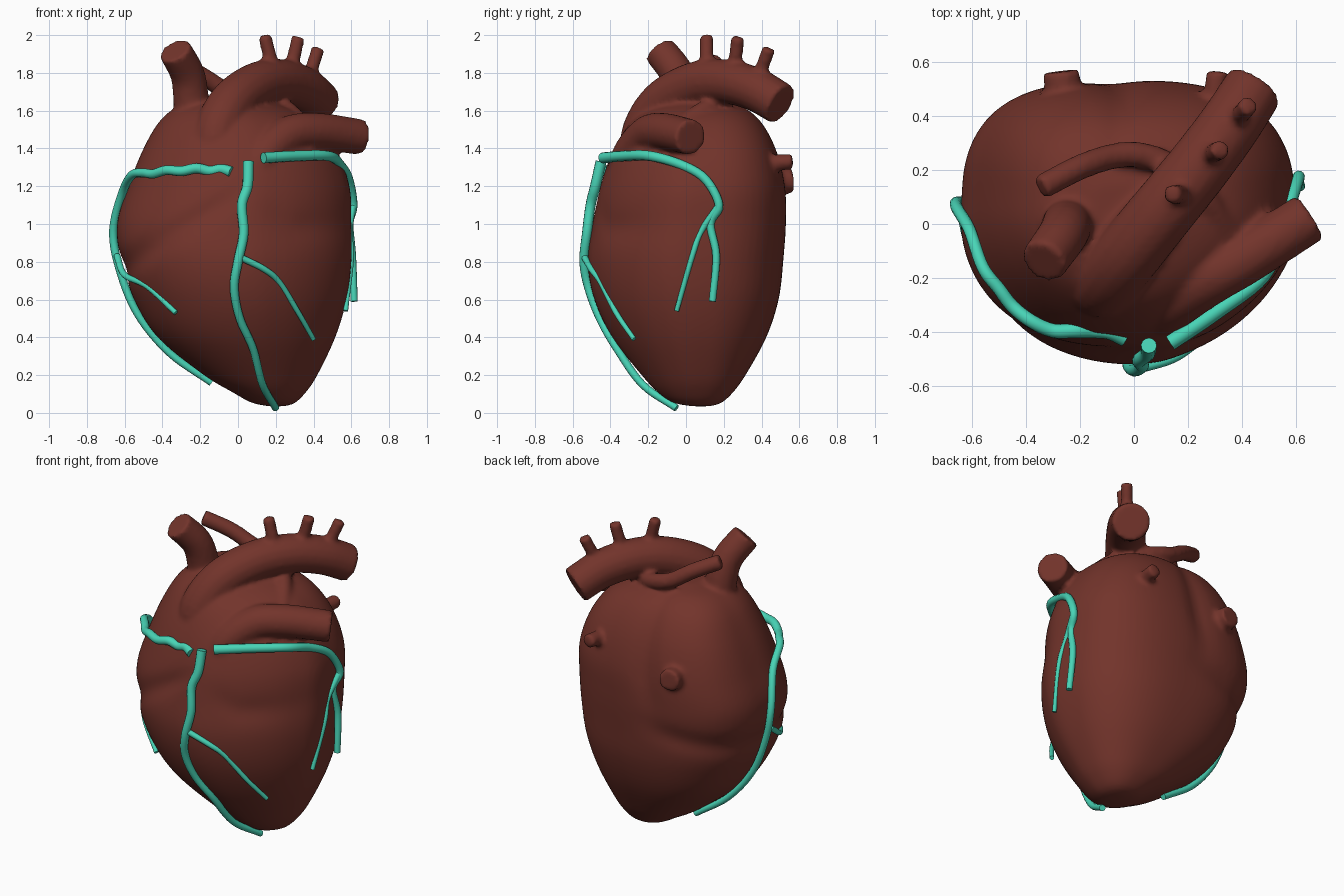
import bpy, bmesh, math
from mathutils import Vector

if "Cube" in bpy.data.objects:
    bpy.data.objects.remove(bpy.data.objects["Cube"])


def material(name, rgb):
    m = bpy.data.materials.new(name)
    m.diffuse_color = (*rgb, 1)
    m.use_nodes = True
    m.node_tree.nodes["Principled BSDF"].inputs["Base Color"].default_value = m.diffuse_color
    return m


MUSCLE = material("dark_red_muscle", (0.17, 0.034, 0.024))
TEAL = material("teal_artery", (0.065, 0.66, 0.47))


def spline(keys, steps):
    """Smooth curve through tuples of any length (Catmull-Rom)."""
    p = [Vector(k) for k in keys]
    p = [2 * p[0] - p[1]] + p + [2 * p[-1] - p[-2]]
    out = []
    for i in range(1, len(p) - 2):
        a, b, c, d = p[i - 1:i + 3]
        for s in range(steps):
            t = s / steps
            out.append(0.5 * (2 * b + (c - a) * t + (2 * a - 5 * b + 4 * c - d) * t * t
                              + (3 * b - a - 3 * c + d) * t ** 3))
    return out + [p[-2]]


def tube(name, points, r0, r1, mat, sides=4):
    """Round capped tube along points, radius going from r0 to r1."""
    path = spline(points, 6)
    cu = bpy.data.curves.new(name, 'CURVE')
    cu.dimensions = '3D'
    cu.bevel_depth = 1
    cu.bevel_resolution = sides
    cu.use_fill_caps = True
    s = cu.splines.new('POLY')
    s.points.add(len(path) - 1)
    for i, (pt, co) in enumerate(zip(s.points, path)):
        pt.co = (*co, 1)
        pt.radius = r0 + (r1 - r0) * i / (len(path) - 1)
    ob = bpy.data.objects.new(name, cu)
    bpy.context.collection.objects.link(ob)
    select([ob])
    bpy.ops.object.convert(target='MESH')
    ob = bpy.context.object
    ob.data.materials.clear()
    ob.data.materials.append(mat)
    bpy.ops.object.shade_smooth_by_angle(angle=math.radians(50))
    return ob


def select(obs):
    bpy.ops.object.select_all(action='DESELECT')
    for o in obs:
        o.select_set(True)
    bpy.context.view_layer.objects.active = obs[0]


def bump(d, w):
    return math.exp(-(d / w) ** 2)


def clamp(v):
    return max(0, min(1, v))


# Heart body: lofted sections (z, x min, x max, y min, y max)
SECTIONS = [(.035, .16, .25, .03, .13), (.055, .07, .305, -.07, .19), (.11, -.03, .36, -.15, .25),
            (.2, -.18, .42, -.235, .315), (.4, -.425, .515, -.39, .425), (.6, -.55, .575, -.485, .49),
            (.8, -.62, .60, -.52, .515), (1.0, -.64, .60, -.495, .53), (1.2, -.58, .59, -.455, .525),
            (1.4, -.50, .515, -.38, .475), (1.55, -.41, .39, -.28, .39), (1.63, -.30, .22, -.15, .28),
            (1.66, -.15, .03, 0, .15)]
N = 80
bm = bmesh.new()
rings = []
for sec in spline([Vector(s) for s in SECTIONS], 6):
    z, x0, x1, y0, y1 = sec
    ring = []
    for k in range(N):
        a = 2 * math.pi * k / N
        c, s = math.cos(a), math.sin(a)
        # squarer at the back, flatter at the front right
        n = 2.0 + clamp(s * 3) * (0.3 + 0.4 * clamp(z) + 0.4 * clamp(-c * 2) * clamp(z - .4))
        n -= 0.22 * clamp(-s * 3) * clamp(c * 3)
        r = (abs(c) ** n + abs(s) ** n) ** (-1 / n)
        # groove between atria and ventricles, and between the two atria
        if s < 0 and c < 0:
            zg, depth = 1.15 + 0.38 * c, 0.04
        elif s < 0:
            zg, depth = 1.15 - 0.17 * min(1, c * 2), 0.022 * clamp(3 - 3 * c)
        else:
            zg, depth = 0.87 + 0.11 * c, 0.035 * clamp(0.2 - 2 * c)
        dent = depth * bump(z - zg, 0.07) * (1 - 0.9 * bump(c - 0.15, 0.25) * (s < 0))
        dent += 0.055 * bump(c + 0.12, 0.13) * (s > 0) * clamp((z - 0.85) * 3)
        r *= 1 - dent
        ring.append(bm.verts.new(((x0 + x1) / 2 + (x1 - x0) / 2 * r * c,
                                  (y0 + y1) / 2 + (y1 - y0) / 2 * r * s, z)))
    rings.append(ring)
for lo, hi in zip(rings, rings[1:]):
    for k in range(N):
        bm.faces.new((lo[k], lo[(k + 1) % N], hi[(k + 1) % N], hi[k]))
bm.faces.new(rings[0][::-1])
bm.faces.new(rings[-1])
me = bpy.data.meshes.new("heart_body")
bm.to_mesh(me)
bm.free()
me.materials.append(MUSCLE)
body = bpy.data.objects.new("heart_body", me)
bpy.context.collection.objects.link(body)

# Great vessels, fused into the body
VESSELS = [
    ("aorta", [(-.11, -.22, 1.3), (-.11, -.215, 1.48), (-.03, -.12, 1.64), (.1, .04, 1.735),
               (.23, .2, 1.755), (.35, .36, 1.715), (.443, .503, 1.635)], .13, .113),
    ("aortic_branch_1", [(.19, .11, 1.78), (.17, .11, 1.88), (.14, .11, 2.0)], .038, .036),
    ("aortic_branch_2", [(.27, .25, 1.76), (.29, .26, 1.86), (.32, .275, 1.99)], .038, .036),
    ("aortic_branch_3", [(.36, .37, 1.72), (.39, .4, 1.82), (.425, .44, 1.93)], .035, .036),
    ("vena_cava", [(-.335, -.14, 1.92), (-.27, -.05, 1.8), (-.25, -.01, 1.68), (-.24, .01, 1.5)], .088, .098),
    ("pulmonary_trunk", [(.09, -.31, 1.15), (.12, -.3, 1.33), (.26, -.21, 1.465), (.42, -.12, 1.49),
                         (.65, .025, 1.46)], .11, .095),
    ("pulmonary_branch", [(-.345, .135, 1.86), (-.2, .21, 1.79), (-.08, .25, 1.715), (.02, .255, 1.68),
                          (.13, .215, 1.65), (.25, .11, 1.61), (.36, -.06, 1.5)], .047, .05),
    ("left_vein_stub", [(.29, .38, 1.32), (.3, .47, 1.325), (.31, .565, 1.33)], .045, .042),
    ("right_vein_stub", [(-.25, .38, 1.22), (-.26, .47, 1.225), (-.27, .565, 1.23)], .07, .068)]
parts = [tube(n, p, a, b, MUSCLE, 6) for n, p, a, b in VESSELS]
select([body] + parts)
bpy.ops.object.join()
remesh = body.modifiers.new("fuse", 'REMESH')
remesh.mode = 'VOXEL'
remesh.voxel_size = 0.015
soften = body.modifiers.new("soften", 'SMOOTH')
soften.factor = 0.5
soften.iterations = 4
bpy.ops.object.convert(target='MESH')
body.data.materials.clear()
body.data.materials.append(MUSCLE)
bpy.ops.object.shade_smooth()

# Coronary arteries lying on the surface
tube("right_coronary", [(-.035, -.425, 1.275), (-.09, -.4, 1.29), (-.15, -.395, 1.28), (-.22, -.395, 1.295),
                        (-.3, -.395, 1.28), (-.38, -.36, 1.285), (-.45, -.305, 1.265), (-.5, -.24, 1.27),
                        (-.56, -.16, 1.26), (-.61, -.02, 1.17), (-.66, .07, .97), (-.63, .08, .77),
                        (-.535, .08, .53), (-.365, .09, .32), (-.14, .1, .16)], .029, .019, TEAL)
tube("right_marginal_branch", [(-.64, .05, .83), (-.6, -.1, .73), (-.48, -.27, .67), (-.33, -.365, .53)],
     .018, .014, TEAL)
tube("front_descending", [(.055, -.45, 1.33), (.05, -.48, 1.2), (.02, -.505, 1.1), (.03, -.525, .95),
                          (0, -.54, .8), (-.02, -.515, .66), (.01, -.455, .5), (.08, -.365, .34),
                          (.13, -.23, .15), (.2, -.05, .025)], .029, .019, TEAL)
tube("diagonal_branch", [(.02, -.535, .82), (.14, -.5, .76), (.22, -.45, .69), (.32, -.37, .53),
                         (.4, -.275, .39)], .018, .013, TEAL)
tube("circumflex", [(.135, -.44, 1.35), (.3, -.33, 1.36), (.48, -.19, 1.36), (.54, -.03, 1.315),
                    (.585, .1, 1.24), (.61, .175, 1.1), (.59, .13, 1.0), (.605, .16, .83),
                    (.615, .14, .59)], .029, .019, TEAL)
tube("side_marginal_branch", [(.61, .175, 1.1), (.59, .08, .96), (.6, .03, .82), (.57, -.05, .54)],
     .018, .013, TEAL)
